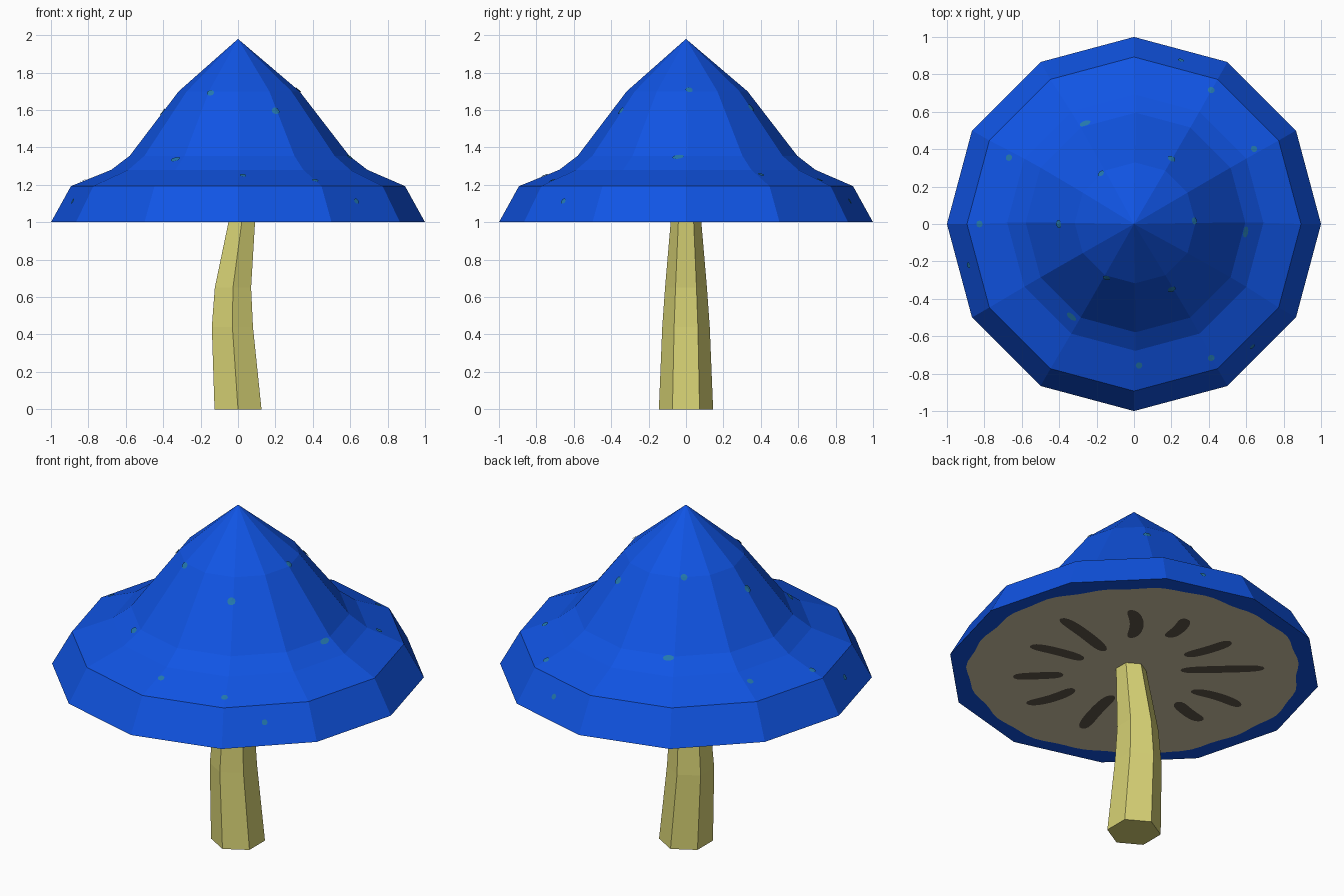
import bpy, bmesh, math
from math import sin, cos, pi, radians
from mathutils import Vector
from mathutils.bvhtree import BVHTree

if "Cube" in bpy.data.objects:
    bpy.data.objects.remove(bpy.data.objects["Cube"])


def material(name, r, g, b):
    lin = lambda c: ((c / 255 + 0.055) / 1.055) ** 2.4 if c > 10 else c / 255 / 12.92
    m = bpy.data.materials.new(name)
    m.diffuse_color = (lin(r), lin(g), lin(b), 1)
    m.use_nodes = True
    m.node_tree.nodes["Principled BSDF"].inputs["Base Color"].default_value = m.diffuse_color
    return m


BLUE = material("cap blue", 16, 84, 228)
TEAL = material("spot teal", 36, 120, 172)
STRAW = material("stem straw", 214, 209, 116)
CREAM = material("underside cream", 212, 200, 168)
DARK = material("gill brown", 96, 88, 76)


def finish(name, bm, mat):
    me = bpy.data.meshes.new(name)
    bm.to_mesh(me)
    me.materials.append(mat)
    ob = bpy.data.objects.new(name, me)
    bpy.context.collection.objects.link(ob)
    return ob


def ring(bm, n, r, center, start=0.0):
    cx, cy, cz = center
    return [bm.verts.new((cx + r * cos(start + 2 * pi * i / n),
                          cy + r * sin(start + 2 * pi * i / n), cz)) for i in range(n)]


def loft(bm, rings):
    for a, b in zip(rings, rings[1:]):
        n = len(a)
        for i in range(n):
            bm.faces.new((a[i], a[(i + 1) % n], b[(i + 1) % n], b[i]))


# Cap: twelve-sided bell with a flat underside
cap = bmesh.new()
profile = [(1.0, 1.0, 0), (0.893, 1.193, 0), (0.685, 1.28, 0.007),
           (0.587, 1.355, 0.008), (0.323, 1.70, 0.006)]
rings = [ring(cap, 12, r, (o, o, z)) for r, z, o in profile]
loft(cap, rings)
tip = cap.verts.new((0, 0, 1.98))
top = rings[-1]
for i in range(12):
    cap.faces.new((top[i], top[(i + 1) % 12], tip))
cap.faces.new(rings[0][::-1])
cap.normal_update()
tree = BVHTree.FromBMesh(cap)
finish("cap", cap, BLUE)

# Stem: bent, tapering six-sided post
stem = bmesh.new()
path = [(0, 0, 0.145), (-0.03, 0.44, 0.127), (-0.027, 0.65, 0.112), (0.02, 1.0, 0.082)]
rings = [ring(stem, 6, r, (x, 0, z), pi / 2) for x, z, r in path]
loft(stem, rings)
stem.faces.new(rings[0][::-1])
stem.faces.new(rings[-1])
finish("stem", stem, STRAW)

# Underside: thin plate with a wavy rim
under = bmesh.new()
pts = []
for i in range(96):
    t = 2 * pi * i / 96
    r = 0.885 + 0.009 * sin(7 * t) + 0.007 * sin(19 * t + 1)
    pts.append(under.verts.new((r * cos(t), r * sin(t), 0.997)))
under.faces.new(pts[::-1])
finish("underside", under, CREAM)

# Gills: twelve curved dashes (angle, inner radius, outer radius, bend)
gills = bmesh.new()
for deg, r0, r1, bend in [
        (50, .36, .66, .03), (77, .41, .63, .015), (109, .32, .61, .01), (137, .25, .70, 0),
        (172, .37, .68, -.02), (196, .40, .64, .01), (228, .35, .65, .02), (255, .28, .67, .01),
        (288, .37, .67, -.02), (315, .38, .65, 0), (347, .30, .62, .01), (16, .27, .69, .01)]:
    a = radians(deg)
    left, right = [], []
    for i in range(13):
        t = (1 - cos(pi * i / 12)) / 2
        r = r0 + (r1 - r0) * t
        w = 0.035 * (1 - abs(2 * t - 1) ** 5) ** 0.5 + 0.002
        mid = bend * (sin(pi * t) - 0.5)
        for side, row in ((1, left), (-1, right)):
            s = mid + side * w
            row.append(gills.verts.new((r * cos(a) - s * sin(a), r * sin(a) + s * cos(a), 0.993)))
    for i in range(12):
        gills.faces.new((left[i], left[i + 1], right[i + 1], right[i]))
finish("gills", gills, DARK)

# Spots: small discs laid on the cap, repeated three times around
spots = bmesh.new()
for r, deg, w, h in [(.32, 3, .019, .018), (.40, -60, .022, .022), (.595, -4, .031, .018),
                     (.755, -88, .018, .018), (.825, -60, .018, .018), (.907, -46, .016, .016)]:
    for k in range(3):
        a = radians(deg + 120 * k)
        hit, nor, _, _ = tree.ray_cast(Vector((r * cos(a), r * sin(a), 3)), Vector((0, 0, -1)))
        along = Vector((-sin(a), cos(a), 0))
        along = (along - nor * along.dot(nor)).normalized()
        up = nor.cross(along)

        def on_cap(p):
            loc, n, _, _ = tree.find_nearest(p)
            return spots.verts.new(loc + n * 0.005)

        mid = on_cap(hit)
        rim = [on_cap(hit + along * w * cos(2 * pi * i / 10) + up * h * sin(2 * pi * i / 10))
               for i in range(10)]
        for i in range(10):
            spots.faces.new((mid, rim[i], rim[(i + 1) % 10]))
finish("cap_spots", spots, TEAL)
